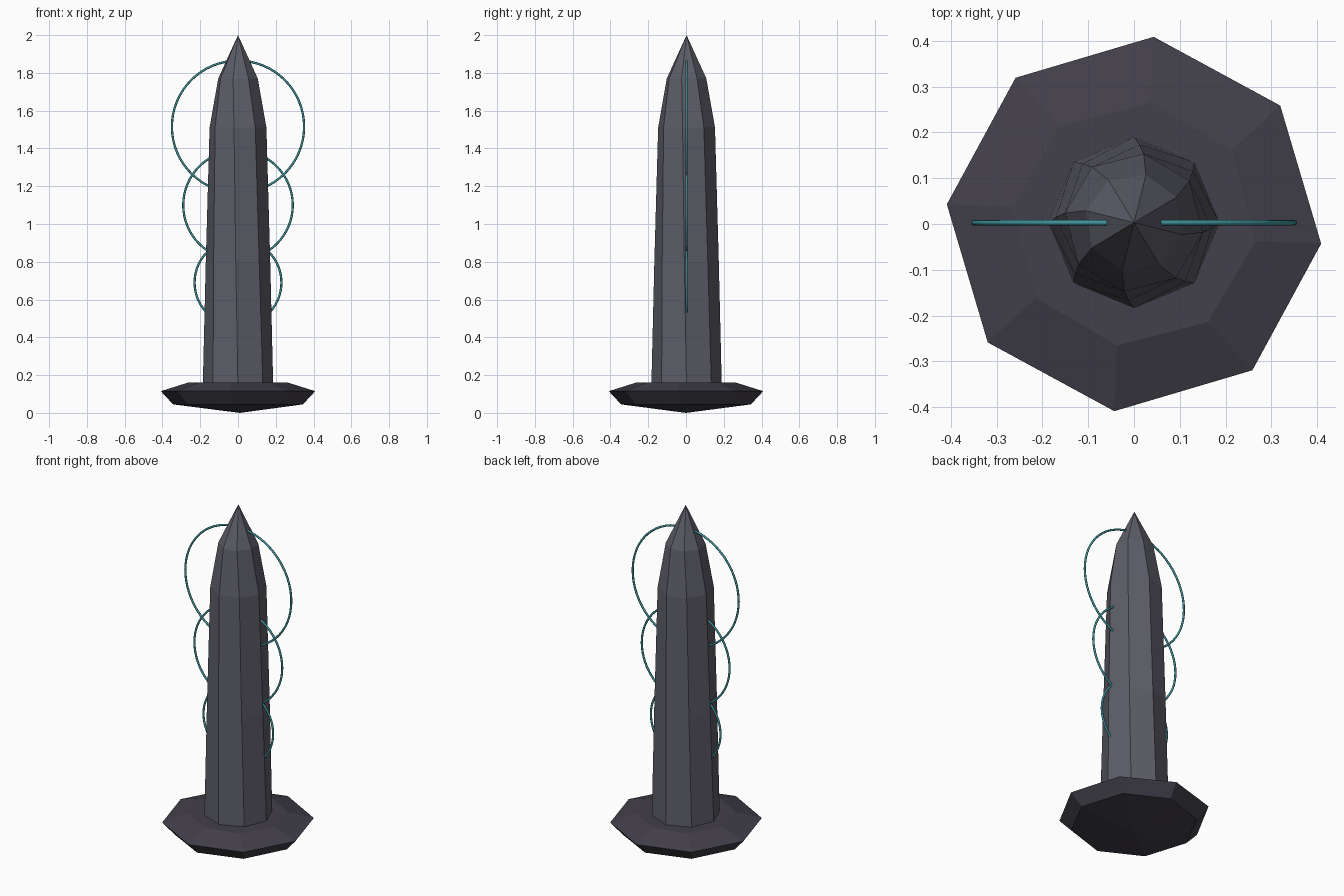
import bpy, bmesh, math

if "Cube" in bpy.data.objects:
    bpy.data.objects.remove(bpy.data.objects["Cube"])


def material(name, rgb):
    m = bpy.data.materials.new(name)
    m.diffuse_color = (*rgb, 1)
    m.use_nodes = True
    m.node_tree.nodes["Principled BSDF"].inputs["Base Color"].default_value = m.diffuse_color
    return m


def faceted(name, rings, bottom, top, mat, sides=8):
    """Stack of polygon rings (z, radius, twist degrees) closed by end points."""
    bm = bmesh.new()
    loops = []
    for z, r, twist in rings:
        angles = [math.radians(twist) + math.tau * i / sides for i in range(sides)]
        loops.append([bm.verts.new((r * math.cos(a), r * math.sin(a), z)) for a in angles])
    low, high = bm.verts.new(bottom), bm.verts.new(top)
    for i in range(sides):
        j = (i + 1) % sides
        for a, b in zip(loops, loops[1:]):
            bm.faces.new((a[i], a[j], b[j], b[i]))
        bm.faces.new((low, loops[0][j], loops[0][i]))
        bm.faces.new((high, loops[-1][i], loops[-1][j]))
    me = bpy.data.meshes.new(name)
    bm.to_mesh(me)
    bm.free()
    me.materials.append(mat)
    ob = bpy.data.objects.new(name, me)
    bpy.context.collection.objects.link(ob)
    return ob


stone = material("stone", (0.11, 0.11, 0.14))
dark_stone = material("dark_stone", (0.055, 0.05, 0.068))
teal = material("teal", (0.05, 0.30, 0.33))

# Flared octagonal base with a shallow pointed underside
faceted("base", [(0.045, 0.345, -5), (0.115, 0.411, -6), (0.16, 0.268, -8)],
        (0.01, 0, 0.0), (0, 0, 0.16), dark_stone)

# Slightly twisted tapering pillar with a pointed tip
pillar = faceted("pillar", [(0.12, 0.187, 0), (0.80, 0.171, -4), (1.51, 0.152, -8), (1.77, 0.108, -14)],
                 (0, 0, 0.12), (0, 0, 2.0), stone)
pillar.location.y = 0.003

# Thin upright rings around the pillar, growing upward
for i, (z, radius) in enumerate([(0.69, 0.23), (1.10, 0.29), (1.515, 0.35)]):
    bpy.ops.mesh.primitive_torus_add(major_segments=64, minor_segments=8, major_radius=radius,
                                     minor_radius=0.006, location=(0, 0.003, z),
                                     rotation=(math.pi / 2, 0, 0))
    ring = bpy.context.object
    ring.name = f"ring_{i + 1}"
    ring.data.materials.append(teal)
    bpy.ops.object.shade_smooth()
